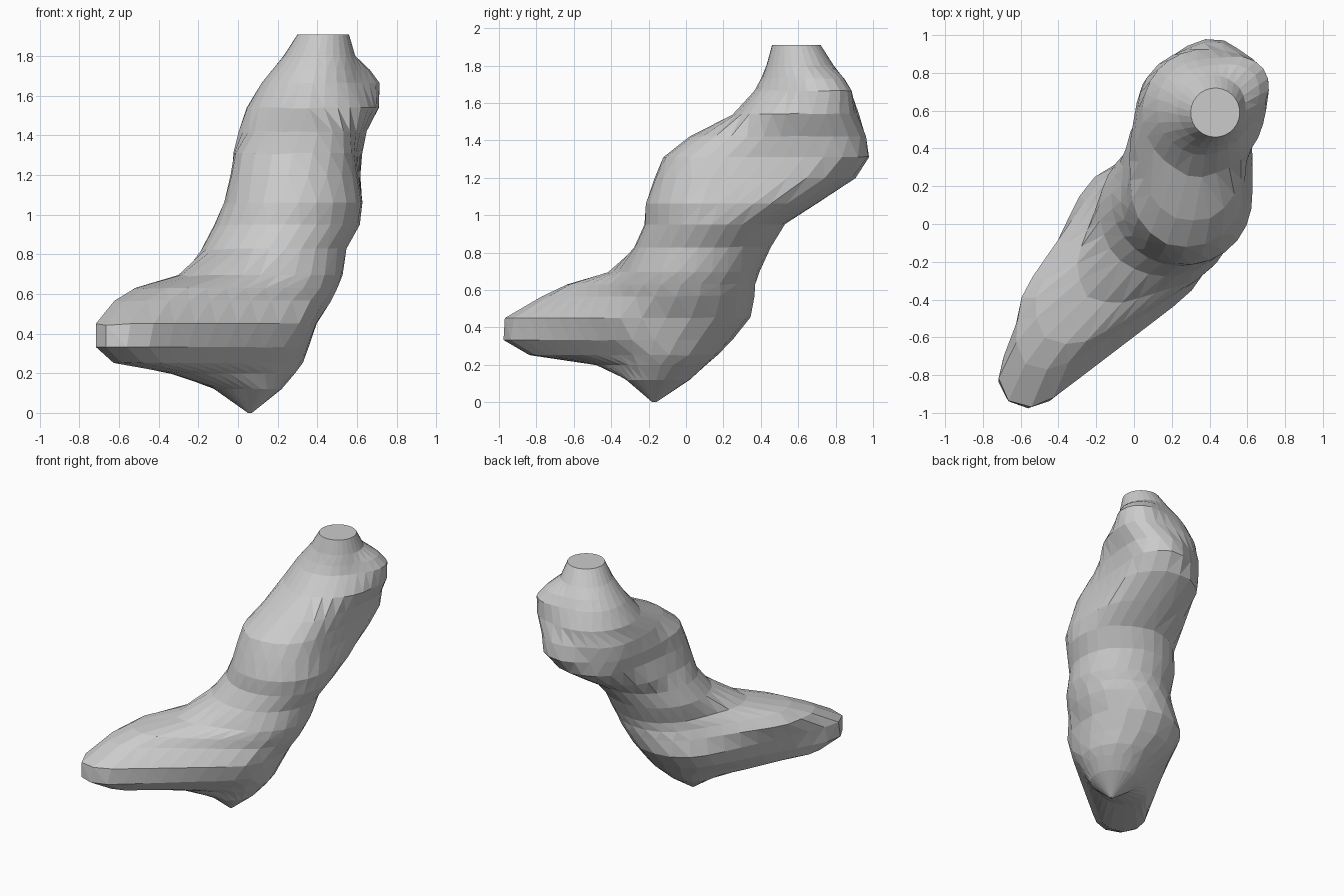
import bpy, bmesh
from math import sin, cos, pi, atan2
from mathutils import Vector

if "Cube" in bpy.data.objects:
    bpy.data.objects.remove(bpy.data.objects["Cube"])

SIDES = 28

# Horizontal slices: height, then circles (x, y, r) that the outline wraps
SLICES = [
    (0.00, (0.06, -0.17, 0.01)),
    (0.12, (0.05, -0.15, 0.17)),
    (0.20, (-0.18, -0.31, 0.16), (0.06, -0.12, 0.23)),
    (0.25, (-0.50, -0.71, 0.15), (0.06, -0.10, 0.27)),
    (0.33, (-0.56, -0.82, 0.17), (0.06, -0.15, 0.29), (0.03, -0.08, 0.33)),
    (0.45, (-0.56, -0.82, 0.17), (0.07, -0.16, 0.31), (0.03, -0.02, 0.37)),
    (0.57, (-0.46, -0.60, 0.17), (-0.38, -0.44, 0.23), (0.11, 0.00, 0.37)),
    (0.63, (-0.34, -0.45, 0.20), (0.14, 0.01, 0.365)),
    (0.69, (-0.10, -0.22, 0.20), (0.17, 0.03, 0.36)),
    (0.83, (0.18, 0.09, 0.365)),
    (0.95, (0.25, 0.15, 0.37)),
    (1.06, (0.28, 0.13, 0.35), (0.29, 0.36, 0.34)),
    (1.20, (0.28, 0.15, 0.32), (0.33, 0.63, 0.29)),
    (1.31, (0.28, 0.17, 0.30), (0.28, 0.38, 0.31), (0.29, 0.61, 0.28), (0.41, 0.77, 0.22)),
    (1.42, (0.31, 0.26, 0.25), (0.31, 0.45, 0.31), (0.32, 0.62, 0.30), (0.42, 0.74, 0.23)),
    (1.54, (0.35, 0.48, 0.22), (0.37, 0.60, 0.33), (0.54, 0.72, 0.18)),
    (1.67, (0.37, 0.62, 0.25), (0.56, 0.73, 0.16)),
    (1.73, (0.39, 0.62, 0.22), (0.52, 0.70, 0.15)),
    (1.80, (0.41, 0.61, 0.18)),
    (1.91, (0.43, 0.59, 0.13)),
]


def slice_points(z, *circles):
    """Outline wrapped around circles, resampled to evenly spaced points."""
    start = atan2(-0.75, -0.66)
    dense = []
    for i in range(361):
        t = start + 2 * pi * i / 360
        d = Vector((cos(t), sin(t), 0))
        hull = [Vector((x, y, z)) + d * r for x, y, r in circles]
        dense.append(max(hull, key=d.dot))
    lengths = [0.0]
    for p, q in zip(dense, dense[1:]):
        lengths.append(lengths[-1] + (q - p).length)
    result, j = [], 0
    for k in range(SIDES):
        target = lengths[-1] * k / SIDES
        while lengths[j + 1] < target:
            j += 1
        span = lengths[j + 1] - lengths[j]
        f = (target - lengths[j]) / span if span else 0
        result.append(dense[j].lerp(dense[j + 1], f))
    return result


# Foot and leg lofted as one faceted skin
bm = bmesh.new()
rings = [[bm.verts.new(p) for p in slice_points(*s)] for s in SLICES]
for low, high in zip(rings, rings[1:]):
    for i in range(SIDES):
        j = (i + 1) % SIDES
        bm.faces.new((low[i], low[j], high[j], high[i]))
bm.faces.new(rings[0][::-1])
top = bm.faces.new(rings[-1])
bmesh.ops.triangulate(bm, faces=[f for f in bm.faces if f is not top])

# Relax the skin a little so the slices blend, keeping both ends fixed
body = [v for ring in rings[2:-1] for v in ring]
bmesh.ops.smooth_vert(bm, verts=body, factor=0.2,
                      use_axis_x=True, use_axis_y=True, use_axis_z=True)
bmesh.ops.recalc_face_normals(bm, faces=bm.faces)

mesh = bpy.data.meshes.new("foot_and_leg")
bm.to_mesh(mesh)
bm.free()
bpy.context.collection.objects.link(bpy.data.objects.new("foot_and_leg", mesh))
